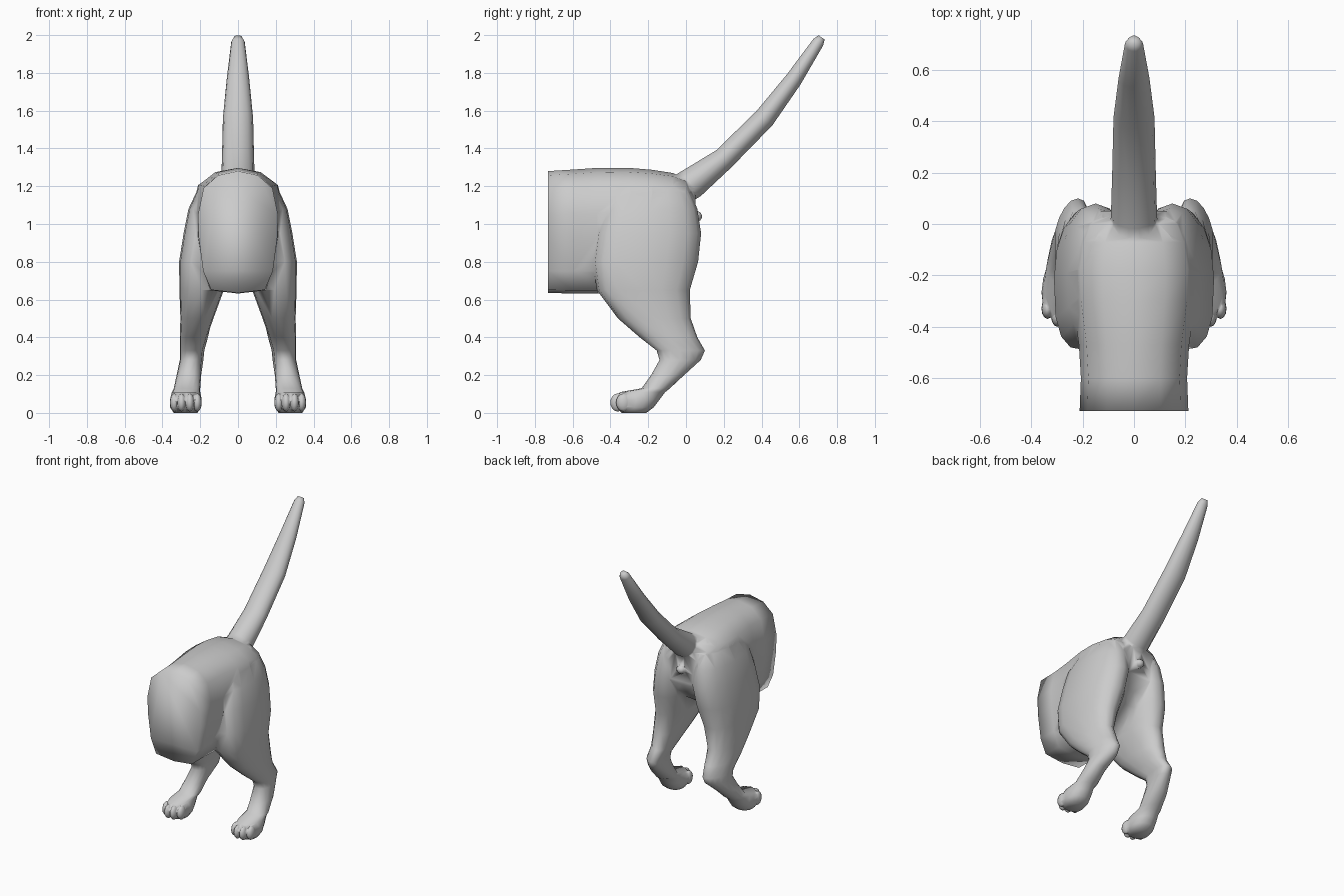
import bpy, bmesh, math
from mathutils import Vector

if "Cube" in bpy.data.objects:
    bpy.data.objects.remove(bpy.data.objects["Cube"])


def loft(name, rings):
    """Skin a list of equal-length point rings and cap both ends."""
    bm = bmesh.new()
    loops = [[bm.verts.new(p) for p in ring] for ring in rings]
    n = len(loops[0])
    for a, b in zip(loops, loops[1:]):
        for i in range(n):
            j = (i + 1) % n
            bm.faces.new((a[i], a[j], b[j], b[i]))
    bm.faces.new(loops[0])
    bm.faces.new(loops[-1])
    bmesh.ops.recalc_face_normals(bm, faces=bm.faces)
    me = bpy.data.meshes.new(name)
    bm.to_mesh(me)
    bm.free()
    ob = bpy.data.objects.new(name, me)
    bpy.context.collection.objects.link(ob)
    return ob


def oval(n, front, back):
    """Unit superellipse points; separate squareness for the -v and +v halves."""
    pts = []
    for i in range(n):
        t = 2 * math.pi * i / n
        c, s = math.cos(t), math.sin(t)
        p = front if s < 0 else back
        pts.append((math.copysign(abs(c) ** p, c), math.copysign(abs(s) ** p, s)))
    return pts


def ball(name, loc, scale):
    bpy.ops.mesh.primitive_uv_sphere_add(segments=12, ring_count=8, location=loc)
    ob = bpy.context.object
    ob.name = name
    ob.scale = scale
    return ob


parts = []

# Torso: egg-shaped section swept along y (y, bottom, top, half width)
half = [(0, 1), (.5, .965), (.86, .86), (1, .64), (.98, .45), (.87, .18), (.67, .025)]
section = half + [(0, 0)] + [(-x, z) for x, z in reversed(half[1:])]
body = [(-.73, .635, 1.28, .212), (-.6, .632, 1.288, .207), (-.47, .632, 1.297, .215),
        (-.3, .66, 1.297, .24), (-.18, .71, 1.287, .245), (-.07, .78, 1.27, .225),
        (0, .85, 1.24, .195), (.05, .93, 1.16, .14)]
torso = loft("torso", [[(x * w, y, b + z * (t - b)) for x, z in section]
                       for y, b, t, w in body])

# Hind legs: horizontal sections (z, y front, y back, x inner, x outer)
leg = [(1.225, -.28, -.03, .05, .17), (1.17, -.38, .025, .03, .22),
       (1.08, -.44, .06, .012, .262), (.95, -.475, .08, .012, .288),
       (.8, -.495, .064, .035, .312), (.65, -.472, .02, .075, .31),
       (.5, -.36, .025, .13, .305), (.4, -.245, .06, .165, .308),
       (.33, -.155, .1, .185, .308), (.28, -.14, .078, .19, .308),
       (.2, -.185, -.01, .195, .325), (.13, -.235, -.085, .2, .34),
       (.11, -.35, -.11, .2, .35), (.07, -.385, -.14, .192, .36),
       (.03, -.375, -.17, .195, .36), (0, -.34, -.21, .215, .34)]
for side, label in ((1, "right"), (-1, "left")):
    rings = []
    for z, f, b, i, o in leg:
        thigh = .55 < z < 1.2
        heel = .028 if .25 < z < .45 else 0
        rings.append([(side * ((i + o) / 2 + u * (o - i) / 2 - max(v, 0) * heel),
                       (f + b) / 2 + v * (b - f) / 2, z)
                      for u, v in oval(16, .65 if thigh else .85, .95)])
    parts.append(loft(label + "_hind_leg", rings))
    # Toes
    for k, (x, y) in enumerate(((.216, -.335), (.255, -.361), (.299, -.361), (.337, -.33))):
        parts.append(ball(f"{label}_toe_{k}", (side * x, y, .055), (.024, .04, .048)))

# Tail: flattened ovals along a rising path (y, z, half width, half thickness)
tail = [(-.08, 1.15, .10, .085), (.03, 1.215, .09, .085), (.2, 1.345, .085, .062),
        (.415, 1.56, .08, .058), (.57, 1.765, .06, .046), (.70, 1.962, .036, .032),
        (.718, 1.988, .022, .02)]
path = [Vector((0, y, z)) for y, z, _, _ in tail]
rings = []
for k, (_, _, w, t) in enumerate(tail):
    d = (path[min(k + 1, len(path) - 1)] - path[max(k - 1, 0)]).normalized()
    up = Vector((0, -d.z, d.y))
    rings.append([path[k] + Vector((u * w, 0, 0)) + up * (v * t) for u, v in oval(14, 1, 1)])
parts.append(loft("tail", rings))

# Small nub under the tail
parts.append(ball("rump_nub", (0, .05, 1.04), (.034, .035, .03)))

# Fuse the parts into one smooth-shaded skin
torso.name = "animal_hindquarters"
bpy.context.view_layer.objects.active = torso
for ob in parts:
    mod = torso.modifiers.new("fuse", 'BOOLEAN')
    mod.operation = 'UNION'
    mod.solver = 'EXACT'
    mod.object = ob
    bpy.ops.object.modifier_apply(modifier=mod.name)
    bpy.data.objects.remove(ob)
torso.data.shade_smooth()
